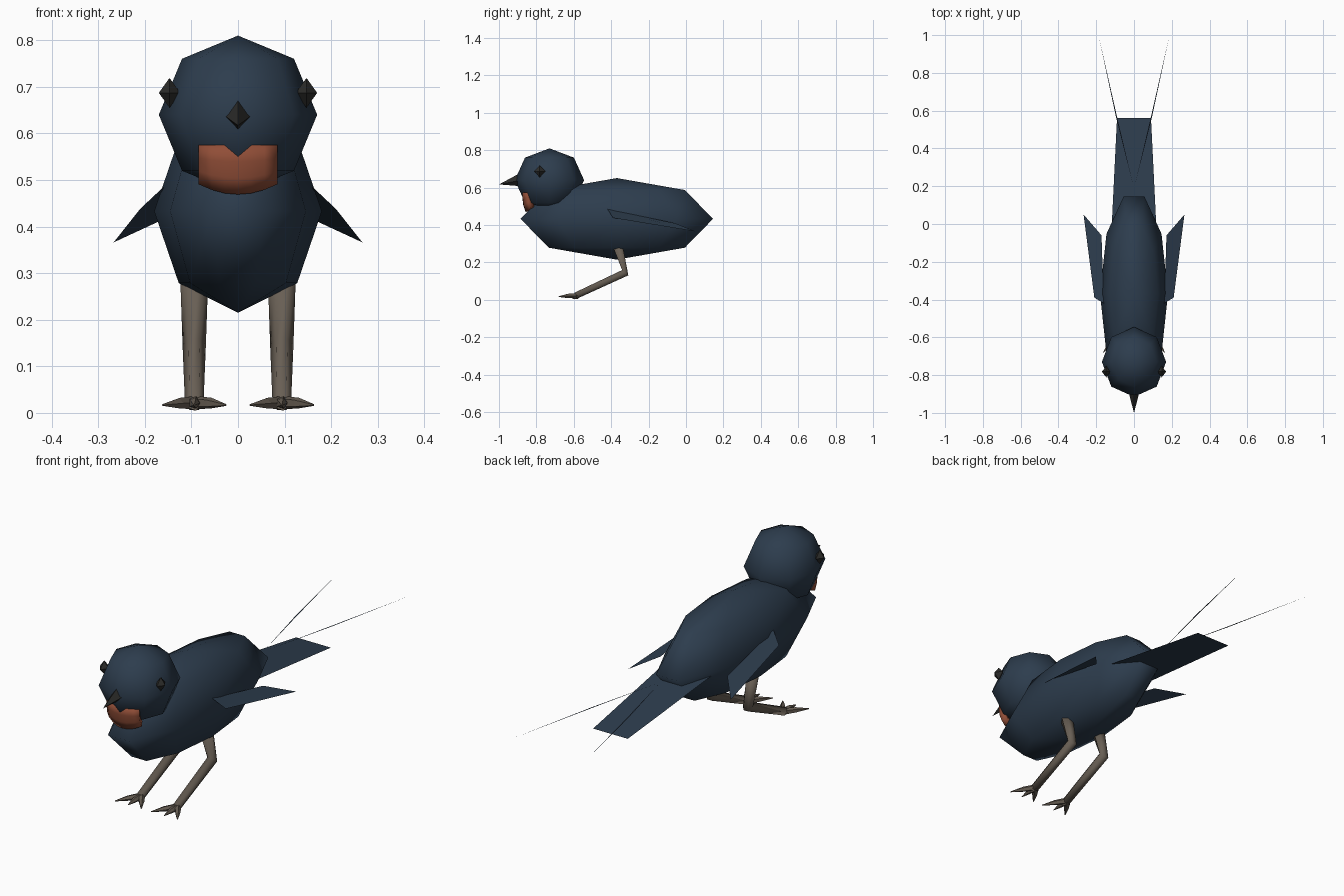
import bpy, math
from mathutils import Vector

if "Cube" in bpy.data.objects:
    bpy.data.objects.remove(bpy.data.objects["Cube"])


def material(name, rgb):
    m = bpy.data.materials.new(name)
    m.diffuse_color = (*rgb, 1)
    m.use_nodes = True
    m.node_tree.nodes["Principled BSDF"].inputs["Base Color"].default_value = m.diffuse_color
    return m


BLUE = material("blue_plumage", (0.026, 0.046, 0.075))
RED = material("red_throat", (0.28, 0.075, 0.038))
DARK = material("dark_horn", (0.025, 0.025, 0.023))
BROWN = material("leg_brown", (0.14, 0.115, 0.09))


def make(name, verts, faces, mat, smooth=False):
    me = bpy.data.meshes.new(name)
    me.from_pydata([tuple(v) for v in verts], [], faces)
    me.materials.append(mat)
    me.update()
    for p in me.polygons:
        p.use_smooth = smooth
    ob = bpy.data.objects.new(name, me)
    bpy.context.collection.objects.link(ob)
    return ob


def ellipsoid(name, c, r, seg, rings, mat, smooth=True):
    verts = [(c[0], c[1], c[2] - r[2])]
    for i in range(1, rings):
        t = -math.pi / 2 + math.pi * i / rings
        for j in range(seg):
            a = 2 * math.pi * j / seg
            verts.append((c[0] + r[0] * math.cos(t) * math.cos(a),
                          c[1] + r[1] * math.cos(t) * math.sin(a),
                          c[2] + r[2] * math.sin(t)))
    top = len(verts)
    verts.append((c[0], c[1], c[2] + r[2]))
    faces = []
    for j in range(seg):
        k = (j + 1) % seg
        faces.append((0, 1 + k, 1 + j))
        for i in range(rings - 2):
            a, b = 1 + i * seg, 1 + (i + 1) * seg
            faces.append((a + j, a + k, b + k, b + j))
        last = 1 + (rings - 2) * seg
        faces.append((last + j, last + k, top))
    return make(name, verts, faces, mat, smooth)


def tube(name, points, radii, sides, mat, smooth=False):
    """Sweep a polygon along a short path."""
    pts = [Vector(p) for p in points]
    verts, faces = [], []
    for i, p in enumerate(pts):
        d = (pts[min(i + 1, len(pts) - 1)] - pts[max(i - 1, 0)]).normalized()
        ref = Vector((1, 0, 0)) if abs(d.x) < 0.8 else Vector((0, 0, 1))
        u = (ref - d * ref.dot(d)).normalized()
        v = d.cross(u)
        for j in range(sides):
            a = 2 * math.pi * j / sides
            verts.append(p + radii[i] * (u * math.cos(a) + v * math.sin(a)))
    for i in range(len(pts) - 1):
        for j in range(sides):
            k = (j + 1) % sides
            faces.append((i * sides + j, i * sides + k,
                          (i + 1) * sides + k, (i + 1) * sides + j))
    n = len(verts)
    faces += [tuple(reversed(range(sides))), tuple(range(n - sides, n))]
    return make(name, verts, faces, mat, smooth)


# Body and head
ellipsoid("body", (0, -0.37, 0.433), (0.18, 0.541, 0.218), 10, 4, BLUE)
ellipsoid("head", (0, -0.73, 0.64), (0.17, 0.185, 0.17), 8, 4, BLUE)

# Beak: four-sided cone dipping at the tip
b = 0.034
make("beak", [(b, -0.87, 0.642), (0, -0.89, 0.642 + b), (-b, -0.87, 0.642),
              (0, -0.885, 0.642 - b), (0, -1.0, 0.617)],
     [(1, 0, 4), (2, 1, 4), (3, 2, 4), (0, 3, 4), (0, 1, 2, 3)], DARK)

# Throat patch: curved bib with a rounded lower edge
cols, rows = 6, 3
verts, faces = [], []
for r in range(rows + 1):
    f = r / rows
    for c in range(cols + 1):
        s = 2 * c / cols - 1
        low = 0.469 + 0.022 * s * s
        verts.append((0.085 * s, -0.875 + 0.022 * s * s + 0.018 * f ** 3,
                      0.575 + (low - 0.575) * f))
w = cols + 1
for r in range(rows):
    for c in range(cols):
        i = r * w + c
        faces.append((i, i + w, i + w + 1, i + 1))
bib = make("throat", verts, faces, RED, True)
sol = bib.modifiers.new("thickness", "SOLIDIFY")
sol.thickness = 0.03
sol.offset = -1

# Tail: sloping flat feather fan
make("tail", [(-0.12, -0.05, 0.416), (0.12, -0.05, 0.416),
              (0.09, 0.56, 0.33), (-0.09, 0.56, 0.33)], [(0, 1, 2, 3)], BLUE)

for s, side in ((1, "right"), (-1, "left")):
    # Eye
    ellipsoid("eye_" + side, (s * 0.147, -0.782, 0.687), (0.023, 0.03, 0.032),
              4, 2, DARK, False)
    # Wing blade
    make("wing_" + side, [(s * 0.16, -0.42, 0.485), (s * 0.21, -0.39, 0.438),
                          (s * 0.267, 0.05, 0.366), (s * 0.172, -0.06, 0.41)],
         [(0, 1, 2, 3) if s > 0 else (3, 2, 1, 0)], BLUE)
    # Long tail streamer
    make("streamer_" + side, [(s * 0.003, 0.2, 0.43), (s * 0.088, 0.56, 0.43),
                              (s * 0.188, 1.0, 0.43), (s * 0.094, 0.56, 0.43)],
         [(0, 1, 2, 3)], BLUE)
    # Leg with a backward knee
    x = s * 0.094
    tube("leg_" + side, [(x, -0.365, 0.29), (x, -0.325, 0.145), (x, -0.59, 0.022)],
         (0.03, 0.025, 0.02), 6, BROWN, True)
    # Three forward toes
    for n, dx in enumerate((-0.068, 0, 0.068)):
        tube(f"toe_{side}_{n}", [(x, -0.58, 0.022), (x + dx * 0.5, -0.63, 0.021),
                                 (x + dx, -0.68, 0.017)],
             (0.015, 0.012, 0.002), 5, BROWN)
    # Short rear toe
    tube("rear_toe_" + side, [(x, -0.605, 0.018), (x, -0.575, 0.012)],
         (0.014, 0.008), 5, BROWN)
